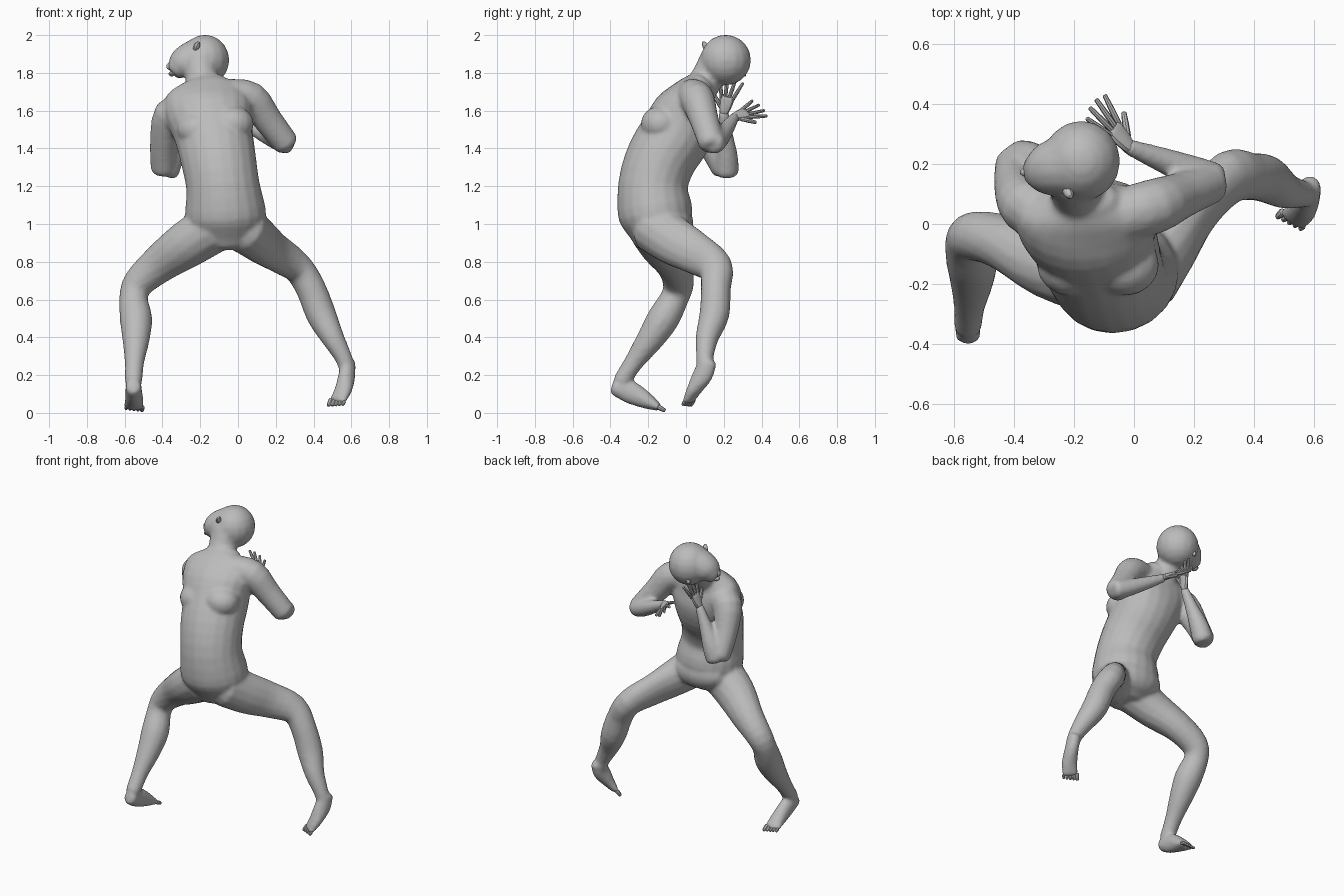
import bpy, bmesh, math
from mathutils import Vector, Matrix

cube = bpy.data.objects.get("Cube")
if cube:
    bpy.data.objects.remove(cube, do_unlink=True)

skin = bpy.data.materials.new("plain_grey")
skin.use_nodes = True
GREY = (0.5, 0.5, 0.5, 1.0)
skin.diffuse_color = GREY
skin.node_tree.nodes["Principled BSDF"].inputs["Base Color"].default_value = GREY


def select(objects):
    bpy.ops.object.select_all(action='DESELECT')
    for obj in objects:
        obj.select_set(True)
    bpy.context.view_layer.objects.active = objects[0]


def finish(name, bm):
    """Turn a bmesh into a shaded object."""
    bmesh.ops.recalc_face_normals(bm, faces=bm.faces[:])
    mesh = bpy.data.meshes.new(name)
    bm.to_mesh(mesh)
    bm.free()
    obj = bpy.data.objects.new(name, mesh)
    bpy.context.collection.objects.link(obj)
    mesh.materials.append(skin)
    select([obj])
    bpy.ops.object.shade_smooth_by_angle(angle=math.radians(32))
    return obj


def smooth_path(stations, steps):
    """Catmull-Rom interpolation through (x, y, z, a, b) stations."""
    pts = [Vector(s if len(s) == 5 else (*s, s[3])) for s in stations]
    ext = [pts[0] * 2 - pts[1]] + pts + [pts[-1] * 2 - pts[-2]]
    out = []
    for p, q, r, s in zip(ext, ext[1:], ext[2:], ext[3:]):
        for i in range(steps):
            t = i / steps
            out.append((q * 2 + (r - p) * t + (p * 2 - q * 5 + r * 4 - s) * t * t
                        + (q * 3 - p - r * 3 + s) * t ** 3) * 0.5)
    return out + [pts[-1]]


def loft(name, stations, sides=14, steps=3, ref=(1, 0, 0)):
    """Sweep an elliptical section along a path, with rounded ends."""
    path = smooth_path(stations, steps)
    rings = []
    last = len(path) - 1
    for i, p in enumerate(path):
        t = path[min(i + 1, last)] - path[max(i - 1, 0)]
        t = Vector(t[:3]).normalized()
        u = Vector(ref)
        u = (u - t * u.dot(t)).normalized()
        c, v = Vector(p[:3]), t.cross(u)
        cap = lambda k, s: (c + t * k * min(p[3], p[4]), u, v, p[3] * s, p[4] * s)
        if i == 0:
            rings += [cap(-0.45, 0.55), cap(-0.3, 0.85)]
        rings.append(cap(0, 1))
        if i == last:
            rings += [cap(0.3, 0.85), cap(0.45, 0.55)]
    bm = bmesh.new()
    loops = []
    for c, u, v, a, b in rings:
        angles = [math.tau * j / sides for j in range(sides)]
        loops.append([bm.verts.new(c + u * a * math.cos(g) + v * b * math.sin(g))
                      for g in angles])
    for lo, hi in zip(loops, loops[1:]):
        for j in range(sides):
            k = (j + 1) % sides
            bm.faces.new((lo[j], lo[k], hi[k], hi[j]))
    bm.faces.new(loops[0])
    bm.faces.new(loops[-1])
    return finish(name, bm)


def blob(name, centre, radii, turn=(0, 0, 0), segments=16):
    """Ellipsoid for rounded masses."""
    bm = bmesh.new()
    bmesh.ops.create_uvsphere(bm, u_segments=segments, v_segments=segments // 2 + 2, radius=1)
    rot = Matrix.Identity(4)
    for axis, deg in zip("XYZ", turn):
        rot = Matrix.Rotation(math.radians(deg), 4, axis) @ rot
    bm.transform(Matrix.Translation(centre) @ rot @ Matrix.Diagonal((*radii, 1)))
    return finish(name, bm)


def digit(name, base, direction, length, radius):
    """One finger or toe."""
    path = [base + direction * length * f for f in (0, 0.5, 1)]
    loft(name, [(*p, radius * k) for p, k in zip(path, (1, 0.95, 0.75))], sides=8, steps=1,
         ref=Vector(direction).orthogonal())


def hand(side, wrist, forward, across):
    w, f = Vector(wrist), Vector(forward).normalized()
    a = Vector(across)
    a = (a - f * a.dot(f)).normalized()
    palm = [(0, 0.024, 0.02), (0.04, 0.034, 0.018), (0.085, 0.04, 0.013)]
    loft(side + "_palm", [(*(w + f * d), x, y) for d, x, y in palm], sides=10, ref=a)
    for i, k in enumerate((-1.5, -0.5, 0.5, 1.5)):
        way = (f + a * k * 0.22).normalized()
        digit(f"{side}_finger_{i + 1}", w + f * 0.08 + a * k * 0.02, way,
              0.12 - abs(k) * 0.01, 0.0105)
    digit(side + "_thumb", w + f * 0.03 + a * 0.025, (f + a * 0.9).normalized(), 0.08, 0.012)


def foot(side, stations, ref):
    end, prev = Vector(stations[-1][:3]), Vector(stations[-2][:3])
    way = (end - prev).normalized()
    across = Vector(ref)
    across = (across - way * across.dot(way)).normalized()
    inner = 1 if side == "right" else -1
    for i in range(5):
        base = end + across * inner * (0.042 - i * 0.021)
        digit(f"{side}_toe_{i + 1}", base, way, 0.036 - i * 0.004, 0.0135 - i * 0.001)
    return loft(side + "_foot", stations, sides=12, ref=ref)


def fuse(name, parts):
    """Blend overlapping masses into one continuous skin."""
    select(parts)
    bpy.ops.object.join()
    obj = parts[0]
    obj.name = name
    remesh = obj.modifiers.new("blend", 'REMESH')
    remesh.mode = 'VOXEL'
    remesh.voxel_size = 0.012
    remesh.use_smooth_shade = True
    relax = obj.modifiers.new("relax", 'SMOOTH')
    relax.factor = 0.5
    relax.iterations = 5


# Torso, leaning back with one shoulder dropped
body = [loft("torso", [
    (-.06, -.15, .93, .17, .14), (-.065, -.16, 1.04, .215, .197),
    (-.08, -.175, 1.2, .195, .185), (-.105, -.13, 1.35, .2, .187),
    (-.13, -.05, 1.48, .21, .19), (-.155, 0, 1.6, .235, .17),
    (-.16, .045, 1.69, .215, .115), (-.165, .08, 1.74, .12, .08)], sides=20)]
for tag, x, z in (("left", -.03, 1.53), ("right", -.21, 1.5)):
    body.append(blob(tag + "_chest", (x, -.135, z), (.115, .105, .095)))
body.append(blob("seat", (-.06, -.065, 1), (.19, .105, .11)))

# Neck and head, turned to one side
body += [
    loft("neck", [(-.165, .05, 1.68, .1), (-.19, .105, 1.76, .088), (-.2, .16, 1.86, .093)]),
    blob("cranium", (-.175, .21, 1.868), (.13, .135, .134)),
    loft("face", [(-.2, .2, 1.88, .118, .112), (-.255, .19, 1.865, .1, .098),
                  (-.3, .18, 1.84, .085, .083), (-.33, .175, 1.815, .058, .055)],
         ref=(0, 1, 0))]

# Arms, folded back at the elbows
body += [
    loft("left_upper_arm", [(-.04, .03, 1.68, .09), (.07, .06, 1.66, .092),
                            (.155, .095, 1.555, .078), (.252, .135, 1.43, .07)]),
    loft("left_forearm", [(.262, .145, 1.43, .062), (.2, .172, 1.45, .055),
                          (.09, .215, 1.505, .042), (-.02, .257, 1.565, .027)], ref=(0, 0, 1)),
    loft("right_upper_arm", [(-.27, .03, 1.6, .1), (-.355, .06, 1.575, .095),
                             (-.392, .13, 1.43, .075), (-.395, .2, 1.295, .068)]),
    loft("right_forearm", [(-.375, .215, 1.28, .065), (-.345, .215, 1.36, .06),
                           (-.295, .208, 1.47, .042), (-.24, .2, 1.59, .027)])]

# Legs, set wide with bent knees
body += [
    loft("left_leg", [
        (.03, -.17, .98, .13, .135), (.12, -.065, .91, .102, .13), (.21, .05, .845, .078, .113),
        (.315, .155, .77, .08, .094), (.385, .158, .66, .08), (.44, .15, .52, .08),
        (.5, .112, .4, .062), (.555, .1, .3, .047), (.577, .1, .24, .044)]),
    loft("right_leg", [
        (-.14, -.17, .975, .135), (-.28, -.13, .885, .127, .115), (-.42, -.065, .785, .103, .094),
        (-.525, -.04, .69, .084), (-.553, -.06, .61, .076), (-.54, -.12, .5, .086),
        (-.54, -.19, .39, .073), (-.548, -.275, .27, .052), (-.553, -.34, .17, .047)])]

# Feet, one flat and one on its toes
body += [
    foot("left", [(.583, .118, .268, .04, .047), (.577, .088, .2, .043, .056),
                  (.557, .043, .122, .05, .038), (.528, .015, .064, .052, .021)], (.8, 0, .6)),
    foot("right", [(-.553, -.375, .135, .042, .045), (-.552, -.3, .112, .045, .062),
                   (-.55, -.21, .065, .05, .045), (-.55, -.145, .03, .054, .021)], (1, 0, 0))]
fuse("body", body)

# Facial details
blob("nose", (-.355, .172, 1.835), (.026, .016, .022), segments=10)
blob("lips", (-.35, .168, 1.795), (.018, .028, .014), segments=10)
blob("left_ear", (-.22, .108, 1.935), (.017, .018, .038), (30, 20, 0), 10)
blob("right_ear", (-.225, .295, 1.81), (.017, .018, .036), (30, 20, 0), 10)

# Hands with spread fingers
hand("left", (-.015, .255, 1.565), (-.6, .72, .25), (.6, .2, -.6))
hand("right", (-.24, .2, 1.59), (.25, .22, .95), (-.1, -.9, 0))
